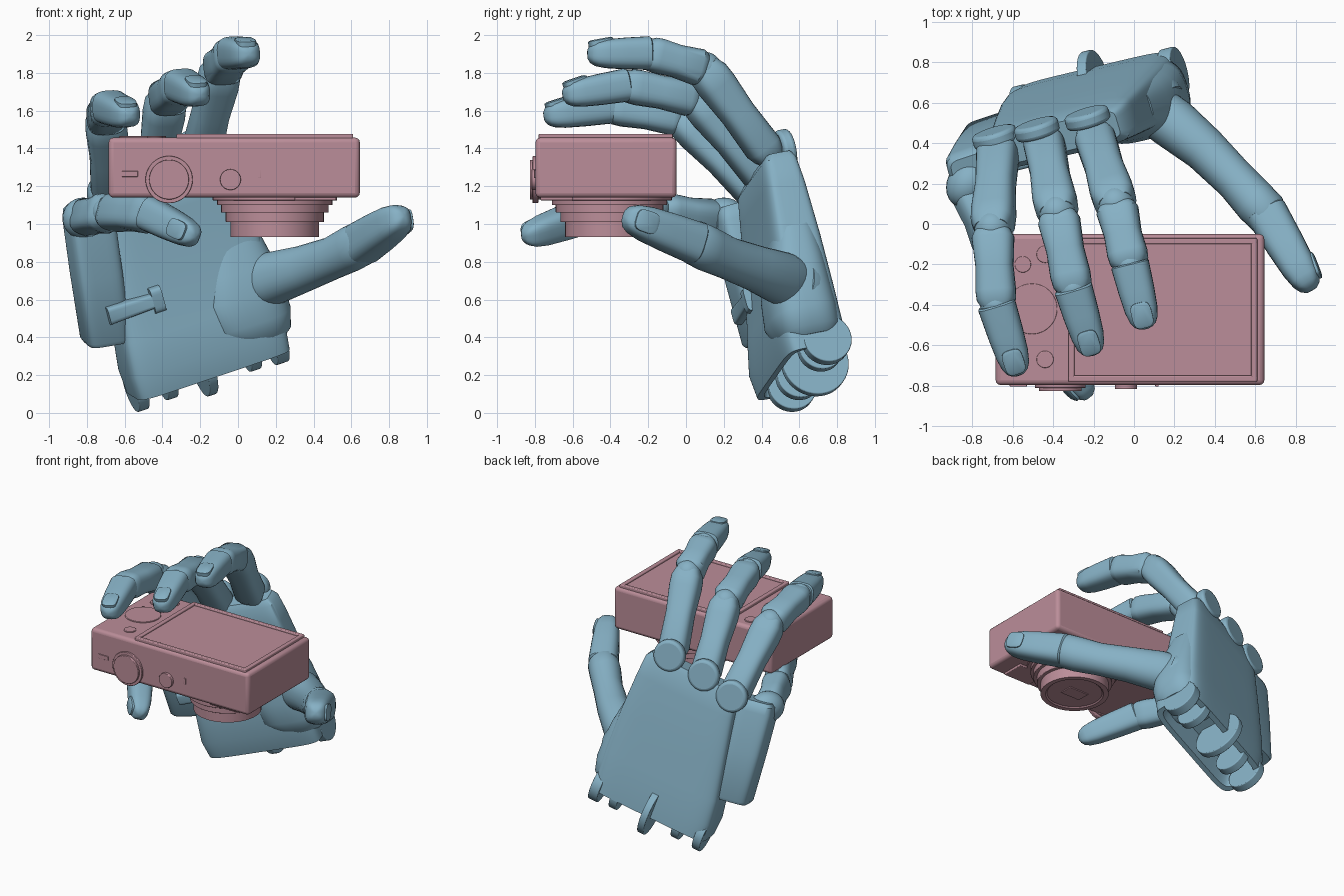
import bpy, bmesh, math
from mathutils import Vector as V, Matrix

if "Cube" in bpy.data.objects:
    bpy.data.objects.remove(bpy.data.objects["Cube"])

def material(name, rgb):
    m = bpy.data.materials.new(name)
    m.diffuse_color = (*rgb, 1)
    m.use_nodes = True
    m.node_tree.nodes["Principled BSDF"].inputs["Base Color"].default_value = m.diffuse_color
    return m

BLUE = material("hand_blue", (0.24, 0.44, 0.56))
PINK = material("camera_pink", (0.50, 0.27, 0.32))

def finish(name, bm, mat, bevel=0):
    bmesh.ops.recalc_face_normals(bm, faces=bm.faces)
    me = bpy.data.meshes.new(name)
    bm.to_mesh(me)
    bm.free()
    ob = bpy.data.objects.new(name, me)
    bpy.context.collection.objects.link(ob)
    me.materials.append(mat)
    if bevel:
        b = ob.modifiers.new("bevel", 'BEVEL')
        b.width, b.segments, b.limit_method = bevel, 3, 'ANGLE'
    return ob

def loft(name, secs, exp=2.6, n=28, mat=BLUE):
    """Skin superellipse sections given as (centre, half width, half depth)."""
    bm = bmesh.new()
    rings = []
    for c, a, b in secs:
        ring = []
        for i in range(n):
            t = 2 * math.pi * (i + 0.5) / n
            co, si = math.cos(t), math.sin(t)
            x = math.copysign(abs(co) ** (2 / exp), co)
            y = math.copysign(abs(si) ** (2 / exp), si)
            ring.append(bm.verts.new(c + a * x + b * y))
        rings.append(ring)
    for r, s in zip(rings, rings[1:]):
        for i in range(n):
            bm.faces.new((r[i], r[(i + 1) % n], s[(i + 1) % n], s[i]))
    bm.faces.new(rings[0])
    bm.faces.new(rings[-1])
    return finish(name, bm, mat)

def blob(name, c, x, y, z):
    bm = bmesh.new()
    m = Matrix.Translation(c) @ Matrix((x, y, z)).transposed().to_4x4()
    bmesh.ops.create_uvsphere(bm, u_segments=24, v_segments=14, radius=1, matrix=m)
    return finish(name, bm, BLUE)

def disc(name, c, axis, r, h, mat, bevel=0.006):
    bm = bmesh.new()
    q = V(axis).to_track_quat('Z', 'Y').to_matrix().to_4x4()
    bmesh.ops.create_cone(bm, cap_ends=True, segments=48, radius1=r, radius2=r, depth=h,
                          matrix=Matrix.Translation(c) @ q)
    return finish(name, bm, mat, bevel)

def box(name, lo, hi, mat, bevel=0.01):
    lo, hi = V(lo), V(hi)
    bm = bmesh.new()
    bmesh.ops.create_cube(bm, size=1, matrix=Matrix.Translation((lo + hi) / 2) @ Matrix.Diagonal((*(hi - lo), 1)))
    return finish(name, bm, mat, bevel)

# ---- Camera: body, screen with raised rim, lens, dials and buttons
box("camera_body", (-0.685, -0.797, 1.14), (0.645, -0.05, 1.457), PINK, 0.025)
box("camera_screen", (-0.31, -0.77, 1.43), (0.6, -0.08, 1.464), PINK, 0.003)
for i, (a, b) in enumerate((((-0.325, -0.78), (0.61, -0.75)), ((-0.325, -0.1), (0.61, -0.07)),
                            ((-0.325, -0.78), (-0.295, -0.07)), ((0.58, -0.78), (0.61, -0.07)))):
    box(f"screen_rim_{i}", (*a, 1.43), (*b, 1.477), PINK, 0.006)
for i, (r, z) in enumerate(((0.33, 1.125), (0.305, 1.10), (0.285, 1.06), (0.26, 1.01))):
    disc(f"lens_ring_{i}", (0.195, -0.405, (z + 1.16) / 2), (0, 0, 1), r, 1.16 - z, PINK, 0.004)
bm = bmesh.new()
prof = [(0, 1.05), (0.235, 1.05), (0.235, 0.932), (0.2, 0.932), (0.19, 0.94), (0, 0.94)]
vs = [bm.verts.new((0.195 + r, -0.405, z)) for r, z in prof]
es = [bm.edges.new(p) for p in zip(vs, vs[1:])]
bmesh.ops.spin(bm, geom=vs + es, cent=(0.195, -0.405, 0), axis=(0, 0, 1), angle=2 * math.pi, steps=48)
bmesh.ops.remove_doubles(bm, verts=bm.verts, dist=1e-4)
finish("lens_barrel", bm, PINK)
box("lens_shutter", (0.115, -0.455, 0.933), (0.275, -0.355, 0.96), PINK, 0.003)
box("camera_foot", (0.3, -0.77, 1.125), (0.52, -0.6, 1.15), PINK, 0.005)
for i, (x, z, r, h) in enumerate(((-0.365, 1.235, 0.125, 0.03), (-0.365, 1.235, 0.105, 0.06), (-0.04, 1.235, 0.055, 0.04))):
    disc(f"front_dial_{i}", (x, -0.797, z), (0, 1, 0), r, h, PINK, 0.004)
for i, (x, y, r) in enumerate(((-0.505, -0.42, 0.125), (-0.55, -0.2, 0.04), (-0.44, -0.15, 0.042), (-0.44, -0.67, 0.042))):
    disc(f"top_button_{i}", (x, y, 1.455), (0, 0, 1), r, 0.02, PINK, 0.004)
box("front_slot", (-0.615, -0.804, 1.25), (-0.53, -0.77, 1.28), PINK, 0.002)
box("front_slit", (0.105, -0.804, 1.243), (0.122, -0.77, 1.287), PINK, 0.002)

# ---- Palm frame: E1 across, E2 up the hand, N towards the palm side
O = V((-0.6, 0.67, 0.13))
E1 = V((0.925, 0.22, 0.31)).normalized()
E2 = V((-0.21, -0.27, 1.08))
E2 = (E2 - E1 * E2.dot(E1)).normalized()
N = E1.cross(E2)

def P(u, v, d):
    return O + E1 * u + E2 * v + N * d

def slab(name, rows, exp):
    # rows: position up the hand, left and right edge, back and front depth
    loft(name, [(P((a + b) / 2, v, (d + e) / 2), E1 * (b - a) / 2, N * (e - d) / 2)
                for v, a, b, d, e in rows], exp, 56)

# the palm is open at the wrist: the first two rows line the recess
slab("palm", ((0.14, 0.04, 0.80, 0.05, 0.25), (-0.01, 0.02, 0.83, 0.03, 0.30), (-0.01, -0.01, 0.86, -0.01, 0.335),
              (0.12, -0.02, 0.87, -0.02, 0.345),
              (0.3, 0.0, 0.88, -0.02, 0.31), (0.6, 0.06, 0.88, -0.02, 0.25), (0.9, 0.12, 0.87, -0.015, 0.21),
              (1.04, 0.15, 0.86, -0.005, 0.19), (1.08, 0.17, 0.83, 0.01, 0.16)), 7)
slab("thumb_mount", ((0.06, 0.62, 0.87, 0.03, 0.30), (0.1, 0.54, 0.91, 0.0, 0.34), (0.2, 0.46, 0.935, -0.01, 0.36),
                     (0.35, 0.46, 0.935, -0.01, 0.34), (0.48, 0.52, 0.92, -0.01, 0.30), (0.66, 0.6, 0.885, 0, 0.23)), 2.8)

# wrist hinge discs
for i, (u, r, w, d) in enumerate(((0.03, 0.13, 0.06, 0.12), (0.2, 0.12, 0.06, 0.12), (0.42, 0.18, 0.05, 0.08),
                                  (0.68, 0.12, 0.06, 0.11), (0.83, 0.13, 0.07, 0.11))):
    disc(f"wrist_tab_{i}", P(u, 0.02, d), E1, r, w, BLUE)

# ---- Finger parts
BONE = ((0, .72), (.04, .86), (.12, 1), (.5, .93), (.82, 1.03), (.94, 1), (1.03, .8))
TIP = ((-.02, .9), (.0, 1), (.4, .99), (.7, .94), (.86, .82), (.94, .64), (.985, .38), (1, .12))

def finger(name, pts, widths, hint):
    pts = [V(p) for p in pts]
    last = len(pts) - 2
    for k, (p, q) in enumerate(zip(pts, pts[1:])):
        d = (q - p).normalized()
        side = (V(hint) - d * d.dot(V(hint))).normalized()
        back = d.cross(side)
        w0, w1 = widths[k], widths[k + 1]
        secs = []
        for t, s in (TIP if k == last else BONE):
            w = (w0 + (w1 - w0) * max(0, min(1, t))) * s
            secs.append((p.lerp(q, t), side * w, back * w * 0.93))
        loft(f"{name}_{'tip' if k == last else 'bone_%d' % k}", secs, 3.1)
        r = w0 * 0.86
        if k:
            blob(f"{name}_joint_{k}", p, side * r, d * r, back * r)
        if k == last:   # rounded-square nail lying on the back of the tip
            c = p.lerp(q, 0.78) + back * w1 * 0.80
            f = (d - back * 0.16).normalized()
            h = f.cross(side)
            loft(name + "_nail", [(c + h * z, side * w1 * s, f * 0.075 * s * 1.4)
                                  for z, s in ((-0.02, .62), (0.008, .62), (0.014, .5))], 3.5)

FINGERS = {
    "outer_finger": ([(-0.67, 0.40, 1.13), (-0.70, -0.02, 1.56), (-0.68, -0.40, 1.62), (-0.57, -0.75, 1.57)], 1.05),
    "middle_finger": ([(-0.45, 0.43, 1.22), (-0.38, 0.06, 1.66), (-0.30, -0.32, 1.735), (-0.20, -0.65, 1.68)], 1.10),
    "inner_finger": ([(-0.2, 0.45, 1.35), (-0.09, 0.10, 1.82), (-0.02, -0.20, 1.905), (0.06, -0.52, 1.9)], 1.12),
}
for name, (pts, v) in FINGERS.items():
    finger(name, pts, (0.102, 0.106, 0.095, 0.083), (0.96, 0.25, 0.05))
    # knuckle cap closing the back of the palm over the finger root
    u = (V(pts[0]) - O).dot(E1)
    disc(name + "_knuckle_cap", P(u, v, 0.015), N, 0.112, 0.07, BLUE, 0.02)

# ---- Little finger with its own hinged metacarpal block
finger("little_finger", [(-0.82, 0.17, 1.03), (-0.69, -0.12, 1.06), (-0.46, -0.52, 1.05), (-0.225, -0.86, 0.93)],
       (0.095, 0.098, 0.093, 0.08), (0.3, 0, 0.9))
A, B = V((-0.70, 0.43, 0.38)), V((-0.80, 0.25, 1.10))
bx, by = V((0.12, 0.04, 0.02)), V((-0.035, 0.11, 0.03))
loft("little_finger_block", [(A.lerp(B, t), bx * s, by * s) for t, s in
     ((0, .85), (.03, .95), (.5, 1), (.9, 1), (.97, .92), (1, .75))], 5, 40)
blob("little_finger_knuckle", V((-0.82, 0.2, 1.03)), V((0.11, 0.02, 0)), V((0, 0.12, 0)), V((0, 0, 0.11)))
loft("block_hinge_bar", [(P(u, 0.48, 0.22), E2 * k, N * 0.09) for u, k in ((-0.05, .05), (0.2, .04), (0.2, .07), (0.26, .07))], 6)

# ---- Thumb and the socket ring it sits in
T = [V(p) for p in ((-0.02, 0.66, 0.65), (0.07, 0.59, 0.675), (0.19, 0.5, 0.715), (0.35, 0.37, 0.765),
                    (0.5, 0.22, 0.82), (0.6, 0.11, 0.87), (0.66, 0.05, 0.90), (0.69, 0.01, 0.915))]
d = (T[-1] - T[0]).normalized()
side = V((0.175, -0.28, -0.85))
side = (side - d * side.dot(d)).normalized()
loft("thumb_base", [(p, side * r, d.cross(side) * r * 0.92) for p, r in
     zip(T, (0.1, 0.135, 0.14, 0.122, 0.112, 0.12, 0.118, 0.09))], 2.2)
finger("thumb", [T[-2], (0.88, -0.325, 1.045)], (0.112, 0.094), side)
C, ax = V((0.09, 0.58, 0.66)), V((0.7, -0.58, 0.32)).normalized()
sx = ax.cross(V((0, 0, 1))).normalized()
sy = ax.cross(sx)
loft("thumb_socket", [(C + ax * t, sx * r, sy * r) for t, r in
     ((-0.08, 0.15), (-0.04, 0.18), (0.02, 0.175), (0.05, 0.165), (0.05, 0.145), (0.0, 0.14))], 2)

# smooth shading with sharp edges kept
bpy.ops.object.select_all(action='SELECT')
bpy.context.view_layer.objects.active = bpy.context.selected_objects[0]
bpy.ops.object.shade_smooth_by_angle(angle=math.radians(35))
